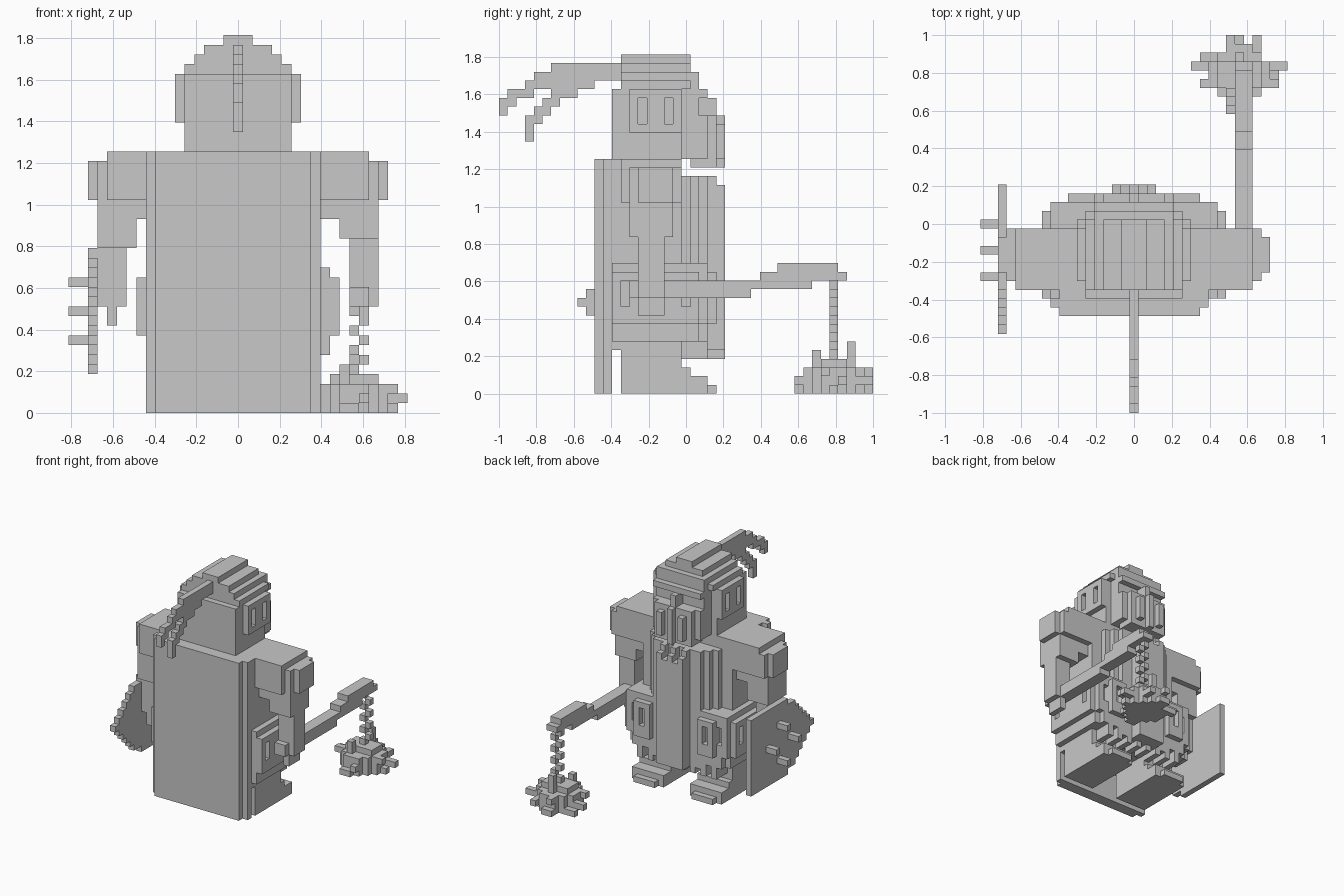
import bpy, bmesh
from itertools import product

cube = bpy.data.objects.get("Cube")
if cube:
    bpy.data.objects.remove(cube)

UNIT = 2 / 43            # edge of one block
WIDE, DEEP = 35, 43      # blocks across and front to back

stone = bpy.data.materials.new("plain grey")
stone.use_nodes = True
GREY = (0.58, 0.58, 0.58, 1)
stone.diffuse_color = GREY
stone.node_tree.nodes["Principled BSDF"].inputs["Base Color"].default_value = GREY


def fill(boxes):
    """Blocks covered by boxes given as x, x, y, y, z, z."""
    cells = set()
    for xa, xb, ya, yb, za, zb in boxes:
        cells |= set(product(range(xa, xb), range(ya, yb), range(za, zb)))
    return cells


def mirror(cells):
    return {(WIDE - 1 - x, y, z) for x, y, z in cells}


def both(cells):
    return cells | mirror(cells)


def build(name, cells):
    """Make the outer skin of a set of blocks, with flat areas merged."""
    bm = bmesh.new()
    verts = {}

    def corner(p):
        if p not in verts:
            x, y, z = p
            verts[p] = bm.verts.new(((x - WIDE / 2) * UNIT, (y - DEEP / 2) * UNIT, z * UNIT))
        return verts[p]

    for cell in cells:
        for axis, side in product(range(3), (0, 1)):
            beside = list(cell)
            beside[axis] += 2 * side - 1
            if tuple(beside) in cells:
                continue
            ring = []
            for a, b in ((0, 0), (1, 0), (1, 1), (0, 1)):
                p = list(cell)
                p[axis] += side
                p[(axis + 1) % 3] += a
                p[(axis + 2) % 3] += b
                ring.append(corner(tuple(p)))
            bm.faces.new(ring if side else ring[::-1])
    bmesh.ops.dissolve_limit(bm, angle_limit=0.01, verts=bm.verts, edges=bm.edges)
    mesh = bpy.data.meshes.new(name)
    bm.to_mesh(mesh)
    bm.free()
    mesh.materials.append(stone)
    obj = bpy.data.objects.new(name, mesh)
    bpy.context.collection.objects.link(obj)


# Cape
build("cape", fill([(9, 25, 11, 12, 0, 27), (8, 26, 12, 13, 0, 27)]))

# Torso and rounded chest, notched along the top
build("torso", fill([(9, 26, 13, 21, 5, 27)]))
chest = fill([(11, 24, 21, 22, 14, 25), (12, 23, 22, 23, 14, 25), (13, 22, 23, 24, 14, 25),
              (15, 20, 24, 25, 14, 25), (15, 20, 25, 26, 14, 24)])
chest -= fill([(x, x + 1, 24, 26, 23, 25) for x in (16, 18)])
build("chest", chest)

# Skirt with a ragged hem, and belt
skirt = fill([(8, 27, 13, 23, 6, 14), (13, 22, 23, 24, 5, 14), (15, 20, 24, 26, 5, 14)])
for x in range(9, 26):
    skirt |= fill([(x, x + 1, 21, 24, 4 + x % 2 * 2, 8)])
build("skirt", skirt)
build("belt", fill([(8, 27, 13, 24, 14, 15)]))

# Hip plates with slits
hip = fill([(7, 10, 13, 23, 8, 14), (8, 13, 22, 24, 8, 14), (10, 13, 22, 25, 8, 14)])
hip -= fill([(7, 8, y, y + 1, 10, 13) for y in (14, 21)])
hip -= fill([(9, 10, 23, 24, 10, 13), (11, 12, 24, 25, 10, 13)])
build("left_hip_plate", mirror(hip))
build("right_hip_plate", hip)

# Legs and stepped boots
leg = fill([(9, 15, 14, 21, 0, 6), (9, 15, 21, 22, 0, 3),
            (9, 15, 22, 24, 0, 2), (10, 14, 24, 25, 0, 1)])
build("left_leg", mirror(leg))
build("right_leg", leg)

# Shoulder pads, rounded outward, over a narrower sleeve
pad = fill([(4, 9, 14, 21, 22, 27), (3, 9, 15, 21, 22, 26),
            (2, 7, 16, 20, 22, 26), (3, 9, 15, 20, 20, 22)])
build("left_shoulder_pad", mirror(pad))
build("right_shoulder_pad", pad)

# Arms
build("right_arm", fill([(3, 7, 15, 20, 17, 20), (3, 6, 16, 19, 11, 17), (4, 5, 16, 19, 9, 11)]))
build("left_arm", fill([(28, 32, 15, 20, 18, 20), (29, 32, 16, 19, 11, 18), (30, 31, 16, 19, 9, 11)]))

# Helmet with stepped crown and slotted cheek plates
build("helmet", fill([(12, 23, 13, 21, 27, 35), (12, 23, 14, 22, 35, 36), (13, 22, 14, 23, 34, 37),
                      (14, 21, 14, 22, 37, 38), (16, 19, 14, 22, 38, 39)]))
cheek = fill([(11, 12, 15, 21, 30, 35)])
cheek -= fill([(11, 12, y, y + 1, 31, 34) for y in (16, 19)])
build("cheek_plates", both(cheek))

# Face, brow, nose and beard
build("face", fill([(13, 22, 21, 23, 27, 35), (13, 22, 23, 24, 34, 35), (17, 18, 23, 25, 32, 34)]))
build("beard", fill([(13, 22, 22, 24, 27, 32), (14, 21, 22, 25, 26, 32),
                     (15, 16, 25, 26, 27, 31), (17, 18, 25, 26, 26, 32), (19, 20, 25, 26, 27, 31)]))

# Two trailing plumes: start, end, bottom and top of each run
upper = [(0, 1, 32, 34), (1, 2, 33, 35), (2, 3, 34, 35), (3, 4, 34, 36), (4, 7, 35, 37), (6, 14, 36, 38)]
lower = [(3, 4, 29, 32), (4, 5, 31, 33), (5, 6, 32, 34), (6, 7, 33, 35), (7, 9, 34, 36), (9, 11, 35, 37)]
for name, runs in (("upper_plume", upper), ("lower_plume", lower)):
    build(name, fill([(17, 18) + run for run in runs]))

# Shield with a pointed rear end and four spikes
shield = set()
for step, start in enumerate((9, 10, 11, 12, 13, 14, 16)):
    for row in (10 - step, 10 + step):
        shield |= fill([(2, 3, start, 26, row, row + 1)])
build("shield", shield)
build("shield_spikes", fill([(0, 2, y, y + 1, z, z + 1)
                             for y, z in ((18, 13), (15, 10), (21, 10), (18, 7))]))

# Flail handle, chain and spiked head
handle = [(15, 29, 11, 13), (29, 30, 12, 13), (30, 32, 12, 14),
          (32, 36, 12, 15), (36, 39, 13, 15), (39, 40, 13, 14)]
build("flail_handle", fill([(29, 31) + run for run in handle]))
build("flail_chain", fill([(29 + z % 2, 30 + z % 2, 38, 39, z, z + 1) for z in range(4, 13)]))
build("flail_head", fill([(27, 32, 36, 41, 0, 3), (28, 31, 35, 42, 0, 3),
                          (26, 33, 37, 40, 0, 3), (27, 32, 37, 40, 3, 4)]))
build("flail_spikes", fill([
    (24, 35, 39, 40, 1, 2), (26, 34, 38, 39, 0, 1), (25, 34, 37, 38, 2, 3), (25, 32, 40, 41, 0, 1),
    (28, 30, 34, 43, 0, 1), (28, 29, 35, 43, 2, 3), (30, 31, 34, 42, 1, 2), (31, 32, 36, 43, 1, 2),
    (28, 29, 36, 37, 3, 5), (29, 30, 40, 41, 3, 6)]))
